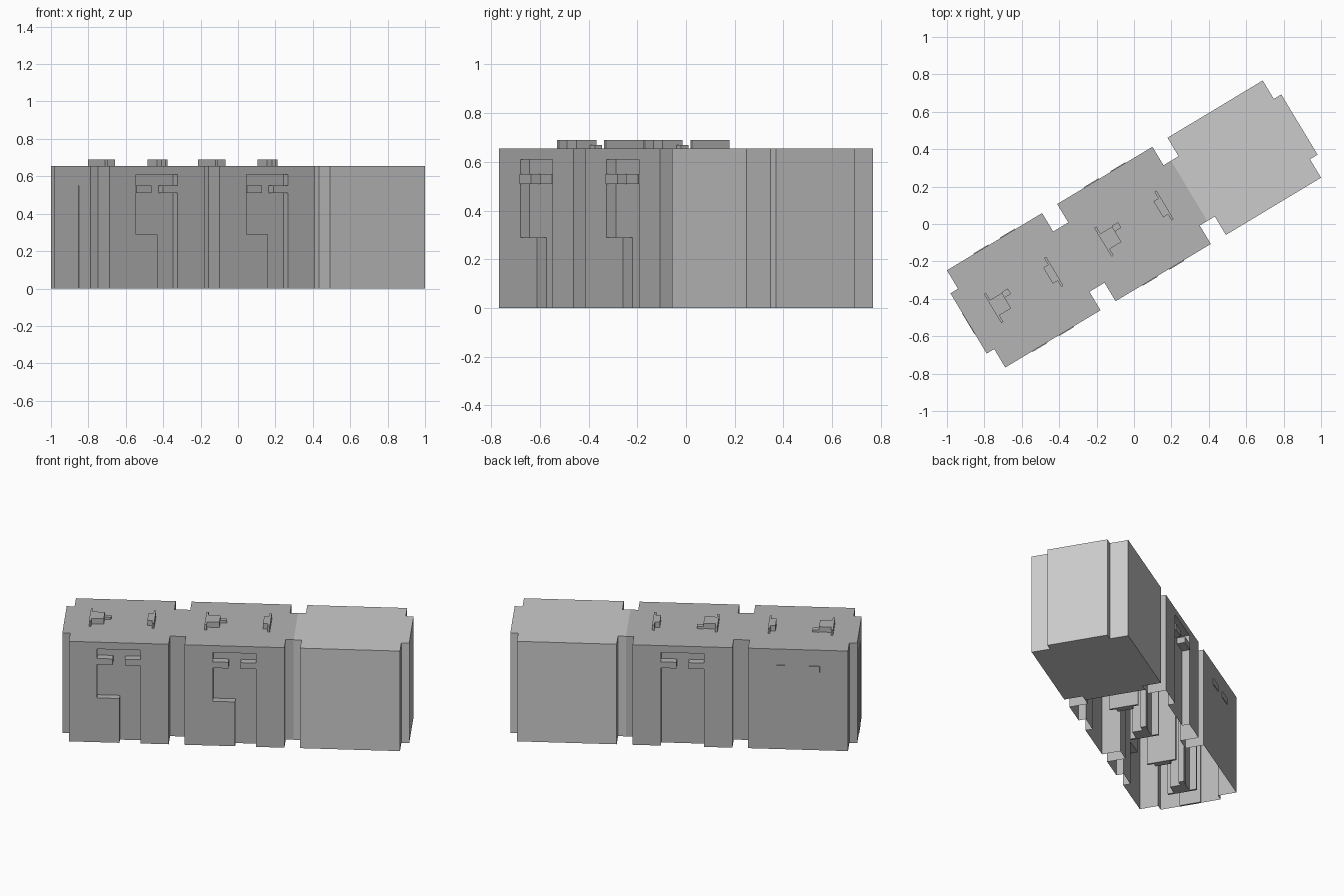
import bpy, bmesh, math
from mathutils import Matrix

if "Cube" in bpy.data.objects:
    bpy.data.objects.remove(bpy.data.objects["Cube"])

ROT = Matrix.Rotation(math.radians(31), 4, 'Z')   # whole row is turned on the grid
P = 0.688                                         # module pitch
A, B = 0.297, 0.344                               # block half length, half pitch
W, N = 0.303, 0.188                               # block half width, neck half width
H = 0.655

dark = bpy.data.materials.new("dark_grey")
dark.diffuse_color = (0.46, 0.46, 0.46, 1)
dark.use_nodes = True
dark.node_tree.nodes["Principled BSDF"].inputs["Base Color"].default_value = dark.diffuse_color


def add_object(name, bm, mat=None):
    me = bpy.data.meshes.new(name)
    bm.to_mesh(me)
    bm.free()
    if mat:
        me.materials.append(mat)
    ob = bpy.data.objects.new(name, me)
    bpy.context.collection.objects.link(ob)
    ob.matrix_world = ROT
    return ob


def prism(outline, height):
    bm = bmesh.new()
    f = bm.faces.new([bm.verts.new((x, y, 0)) for x, y in outline])
    r = bmesh.ops.extrude_face_region(bm, geom=[f])
    top = [v for v in r["geom"] if isinstance(v, bmesh.types.BMVert)]
    bmesh.ops.translate(bm, verts=top, vec=(0, 0, height))
    bmesh.ops.recalc_face_normals(bm, faces=bm.faces)
    return bm


def boxes(name, spans, mat=dark):
    """One object from boxes given as (x0, x1, y0, y1, z0, z1)."""
    bm = bmesh.new()
    for x0, x1, y0, y1, z0, z1 in spans:
        m = Matrix.Translation(((x0 + x1) / 2, (y0 + y1) / 2, (z0 + z1) / 2)) \
            @ Matrix.Diagonal((x1 - x0, y1 - y0, z1 - z0, 1))
        bmesh.ops.create_cube(bm, size=1, matrix=m)
    return add_object(name, bm, mat)


def plan(centres):
    """Stepped outline: wide blocks joined by narrow necks."""
    side = [(centres[0] - B, N)]
    for c in centres:
        side += [(c - A, N), (c - A, W), (c + A, W), (c + A, N)]
    side.append((centres[-1] + B, N))
    return side + [(x, -y) for x, y in reversed(side)]


# Closed end module
add_object("solid_module", prism(plan([P]), H))

# Two hollow room modules with door recesses
rooms = add_object("room_shell", prism(plan([-P, 0]), H), dark)
DEPTH, HALF, ZD = 0.045, 0.129, 0.61
for i, c in enumerate((-P, 0)):
    inner, outer = W - DEPTH, W + 0.1
    front = prism([(c - HALF, -outer), (c + HALF, -outer),
                   (c + HALF, -inner), (c - HALF, -inner)], 1)
    front.free()
    # front recess steps in at z 0.29, back recess is a plain rectangle
    for tag, s, profile in (
            ("front", -1, [(0.004, -0.1), (HALF, -0.1), (HALF, ZD), (-HALF, ZD), (-HALF, 0.29), (0.004, 0.29)]),
            ("back", 1, [(-HALF, -0.1), (HALF, -0.1), (HALF, ZD), (-HALF, ZD)])):
        bm = prism(profile, outer - inner)
        for v in bm.verts:
            x, z, d = v.co
            v.co = (c + x, s * (inner + d), z)
        bmesh.ops.recalc_face_normals(bm, faces=bm.faces)
        cut = add_object(f"recess_cutter_{tag}_{i}", bm)
        cut.hide_render = True
        cut.hide_set(True)
        mod = rooms.modifiers.new("recess", 'BOOLEAN')
        mod.operation, mod.solver, mod.object = 'DIFFERENCE', 'EXACT', cut

# Bake the recesses and open the underside
bpy.context.view_layer.update()
ev = rooms.evaluated_get(bpy.context.evaluated_depsgraph_get())
bm = bmesh.new()
bm.from_mesh(ev.to_mesh())
floor = [f for f in bm.faces if f.normal.z < -0.9 and f.calc_center_median().z < 0.01]
bmesh.ops.delete(bm, geom=floor, context='FACES')
rooms.modifiers.clear()
bm.to_mesh(rooms.data)
bm.free()
for ob in [o for o in bpy.data.objects if "cutter" in o.name]:
    bpy.data.objects.remove(ob)

for i, c in enumerate((-P, 0)):
    # Bars at both ends of each recess, just proud of the wall
    bars = []
    for s in (-1, 1):
        ys = sorted((s * (W - DEPTH), s * (W + 0.004)))
        for x0, x1 in ((c - HALF, c - 0.036), (c + 0.036, c + HALF)):
            bars.append((x0, x1, *ys, 0.51, 0.55))
    boxes(f"recess_bars_{i}", bars)
    # Tall cabinet with side fins and a lower post, rising through the roof
    boxes(f"cabinet_{i}", [
        (c - 0.19, c - 0.107, -0.048, 0.048, 0, 0.69),
        (c - 0.193, c - 0.180, -0.088, 0.092, 0, 0.69),
        (c - 0.107, c - 0.068, 0.018, 0.052, 0, 0.67)])
    # Slim partition with side fins
    boxes(f"partition_{i}", [
        (c + 0.152, c + 0.192, -0.05, 0.05, 0, 0.69),
        (c + 0.182, c + 0.195, -0.088, 0.092, 0, 0.69)])

# Thin panel on the outer end wall
xe = -P - B
boxes("end_panel", [(xe - 0.002, xe + 0.01, -0.065, 0.065, 0, 0.55)])
